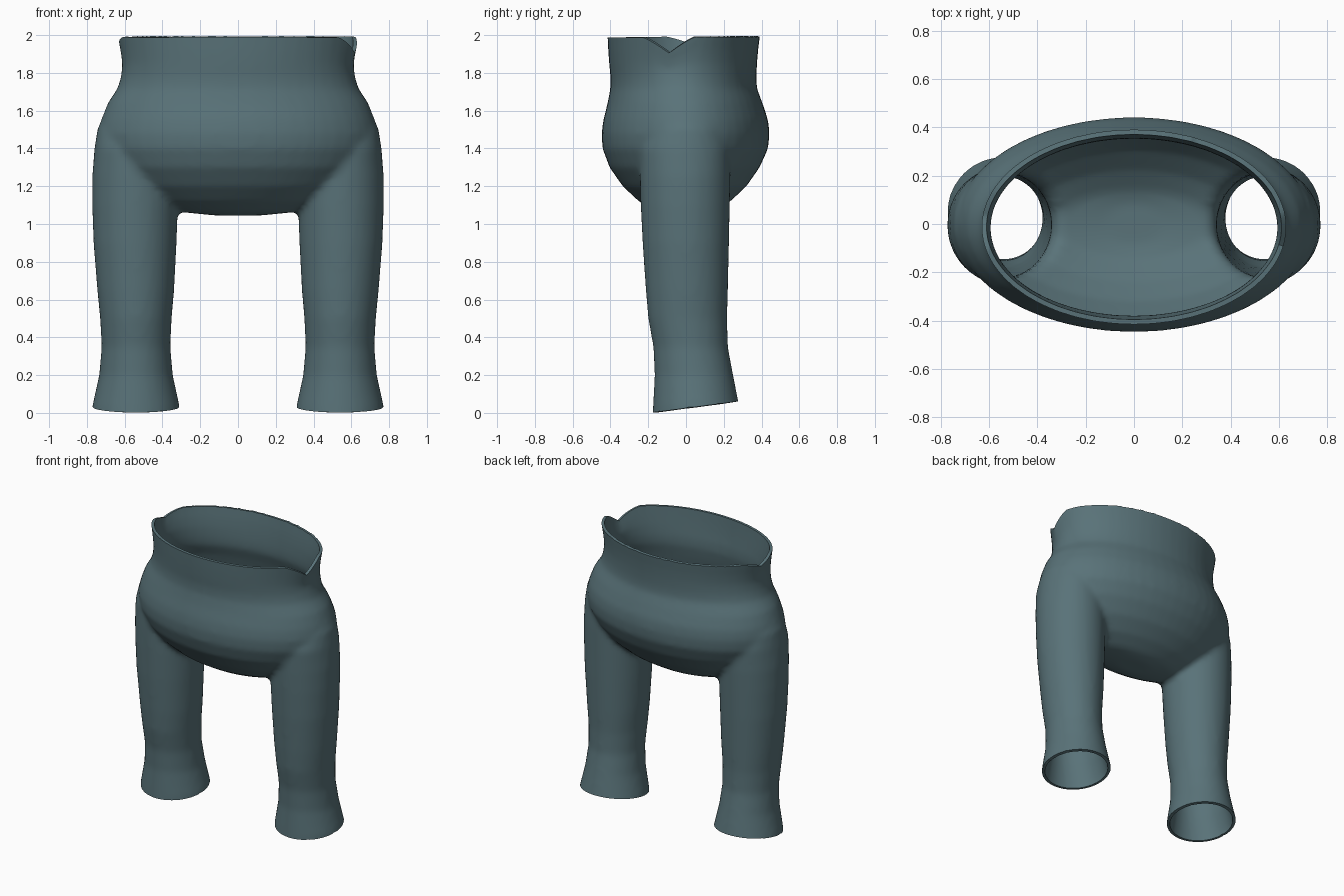
import bpy, bmesh, math
from mathutils import Vector

if "Cube" in bpy.data.objects:
    bpy.data.objects.remove(bpy.data.objects["Cube"])

SEGMENTS = 48


def loft(bm, rings):
    """Closed tube through oval rings (z, x_min, x_max, y_min, y_max)."""
    loops = []
    for z, x0, x1, y0, y1 in rings:
        cx, cy, rx, ry = (x0 + x1) / 2, (y0 + y1) / 2, (x1 - x0) / 2, (y1 - y0) / 2
        loops.append([bm.verts.new((cx + rx * math.cos(a), cy + ry * math.sin(a), z))
                      for a in (2 * math.pi * i / SEGMENTS for i in range(SEGMENTS))])
    for low, high in zip(loops, loops[1:]):
        for i in range(SEGMENTS):
            j = (i + 1) % SEGMENTS
            bm.faces.new((low[i], low[j], high[j], high[i]))
    bm.faces.new(loops[0][::-1])
    bm.faces.new(loops[-1])


def apply_modifier(obj, kind, **settings):
    mod = obj.modifiers.new(kind.title(), kind)
    for key, value in settings.items():
        setattr(mod, key, value)
    bpy.ops.object.modifier_apply(modifier=mod.name)


# Hips and waist: z, half width, front, back
hips = [(1.045, 0.12, -0.09, 0.09), (1.065, 0.32, -0.16, 0.15), (1.12, 0.47, -0.25, 0.235),
        (1.20, 0.59, -0.335, 0.32), (1.30, 0.68, -0.405, 0.39), (1.40, 0.73, -0.442, 0.435),
        (1.48, 0.738, -0.447, 0.442), (1.55, 0.725, -0.438, 0.435), (1.64, 0.69, -0.415, 0.405),
        (1.72, 0.637, -0.40, 0.375), (1.78, 0.62, -0.40, 0.373), (1.85, 0.613, -0.407, 0.376),
        (1.92, 0.62, -0.412, 0.382), (2.0, 0.633, -0.416, 0.392), (2.1, 0.64, -0.42, 0.40)]

# Leg: z, inner x, outer x, front, back
leg = [(-0.1, 0.305, 0.775, -0.18, 0.29), (0.03, 0.308, 0.773, -0.175, 0.283),
       (0.2, 0.345, 0.735, -0.166, 0.25), (0.35, 0.358, 0.722, -0.173, 0.222),
       (0.5, 0.351, 0.73, -0.20, 0.218), (0.65, 0.338, 0.745, -0.213, 0.222),
       (0.9, 0.325, 0.765, -0.23, 0.228), (1.1, 0.318, 0.772, -0.24, 0.232),
       (1.25, 0.318, 0.772, -0.245, 0.235), (1.4, 0.36, 0.76, -0.245, 0.23),
       (1.5, 0.42, 0.745, -0.20, 0.20), (1.6, 0.48, 0.70, -0.13, 0.13),
       (1.66, 0.53, 0.64, -0.06, 0.06)]

bm = bmesh.new()
loft(bm, [(z, -w, w, y0, y1) for z, w, y0, y1 in hips])
loft(bm, leg)
loft(bm, [(z, -x1, -x0, y0, y1) for z, x0, x1, y0, y1 in leg])
mesh = bpy.data.meshes.new("trousers")
bm.to_mesh(mesh)
bm.free()
trousers = bpy.data.objects.new("trousers", mesh)
bpy.context.collection.objects.link(trousers)
bpy.context.view_layer.objects.active = trousers
trousers.select_set(True)

# Fuse hips and legs into one soft cloth surface
apply_modifier(trousers, 'REMESH', mode='VOXEL', voxel_size=0.02)
apply_modifier(trousers, 'SMOOTH', factor=0.5, iterations=5)

# Cut open the waist and the slanted hems
bm = bmesh.new()
bm.from_mesh(mesh)
for point, normal in (((0, 0, 1.99), (0, -0.008, 1)), ((0, -0.17, 0.003), (0, 0.13, -1))):
    bmesh.ops.bisect_plane(bm, geom=bm.verts[:] + bm.edges[:] + bm.faces[:], plane_co=point,
                           plane_no=Vector(normal).normalized(), clear_outer=True)
bmesh.ops.remove_doubles(bm, verts=bm.verts[:], dist=0.004)

# Dips at the two sides of the waistband, the right one deeper
for v in bm.verts:
    if v.co.z > 1.78 and abs(v.co.x) > 0.4:
        depth, centre = (0.085, -0.09) if v.co.x > 0 else (0.04, 0.03)
        dip = max(0.0, 1 - abs(v.co.y - centre) / 0.14) ** 1.2
        v.co.z -= depth * dip * (v.co.z - 1.78) / 0.21
bm.to_mesh(mesh)
bm.free()

# Cloth thickness
apply_modifier(trousers, 'SOLIDIFY', thickness=0.02, offset=-1)

cloth = bpy.data.materials.new("slate teal cloth")
cloth.diffuse_color = (0.10, 0.17, 0.19, 1)
cloth.use_nodes = True
cloth.node_tree.nodes["Principled BSDF"].inputs["Base Color"].default_value = cloth.diffuse_color
mesh.materials.clear()
mesh.materials.append(cloth)
bpy.ops.object.shade_smooth_by_angle(angle=math.radians(45))
